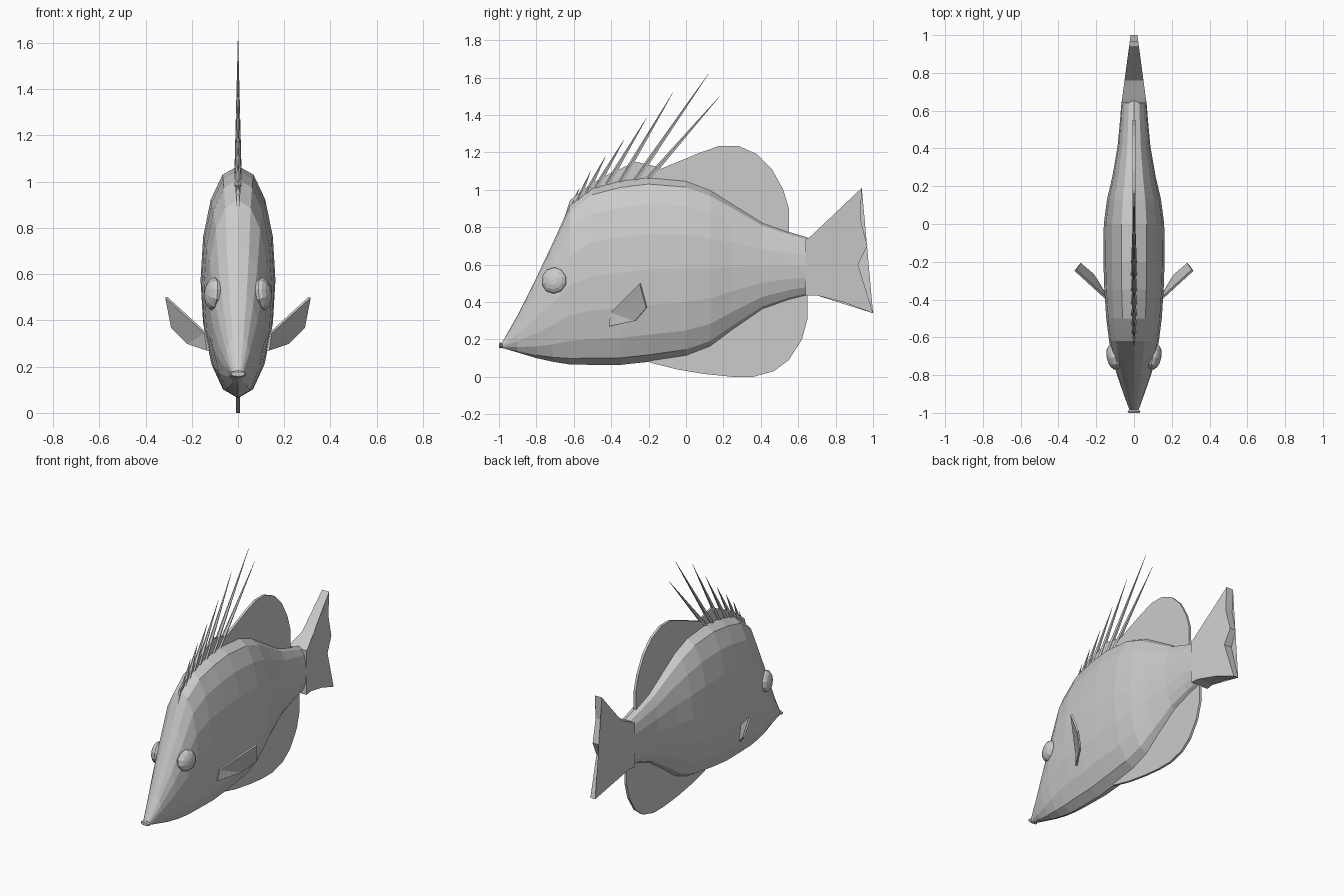
import bpy, bmesh, math
from mathutils import Vector, Matrix

if "Cube" in bpy.data.objects:
    bpy.data.objects.remove(bpy.data.objects["Cube"])

grey = bpy.data.materials.new("plain grey")
grey.diffuse_color = (0.6, 0.6, 0.6, 1)
grey.use_nodes = True
grey.node_tree.nodes["Principled BSDF"].inputs["Base Color"].default_value = grey.diffuse_color


def finish(bm, name, recalc=True):
    if recalc:
        bmesh.ops.recalc_face_normals(bm, faces=bm.faces[:])
    mesh = bpy.data.meshes.new(name)
    bm.to_mesh(mesh)
    bm.free()
    mesh.materials.append(grey)
    ob = bpy.data.objects.new(name, mesh)
    bpy.context.collection.objects.link(ob)
    return ob


def loft(name, sections, sides=16):
    """Elliptical rings along y: (y, top z, bottom z, half width)."""
    bm = bmesh.new()
    rings = []
    for y, top, bottom, w in sections:
        ring = []
        for i in range(sides):
            a = 2 * math.pi * i / sides
            s, c = math.sin(a), math.cos(a)
            x = w * math.copysign(abs(s) ** 0.92, s)
            ring.append(bm.verts.new((x, y, (top + bottom) / 2 + (top - bottom) / 2 * c)))
        rings.append(ring)
    for a, b in zip(rings, rings[1:]):
        for i in range(sides):
            j = (i + 1) % sides
            bm.faces.new((a[i], a[j], b[j], b[i]))
    bm.faces.new(rings[0])
    bm.faces.new(rings[-1])
    return finish(bm, name)


def plate(name, outline, half):
    """Flat fin in the y-z plane; half(y) gives its half thickness."""
    bm = bmesh.new()
    left = [bm.verts.new((-half(y), y, z)) for y, z in outline]
    right = [bm.verts.new((half(y), y, z)) for y, z in outline]
    bm.faces.new(left)
    bm.faces.new(right)
    for i in range(len(outline)):
        j = (i + 1) % len(outline)
        bm.faces.new((left[i], left[j], right[j], right[i]))
    bmesh.ops.triangulate(bm, faces=[f for f in bm.faces if len(f.verts) > 4])
    return finish(bm, name)


# Body and lips
loft("body", [
    (-0.985, 0.18, 0.155, 0.024), (-0.9, 0.33, 0.13, 0.055), (-0.8, 0.53, 0.10, 0.09),
    (-0.71, 0.72, 0.08, 0.115), (-0.62, 0.92, 0.066, 0.132), (-0.5, 1.01, 0.064, 0.147),
    (-0.35, 1.05, 0.064, 0.157), (-0.2, 1.068, 0.08, 0.162), (0, 1.05, 0.11, 0.16),
    (0.13, 1.00, 0.16, 0.143), (0.25, 0.925, 0.25, 0.115), (0.41, 0.825, 0.36, 0.087),
    (0.55, 0.775, 0.41, 0.074), (0.65, 0.745, 0.435, 0.066)])
loft("lips", [(-1, 0.178, 0.158, 0.03), (-0.992, 0.184, 0.152, 0.036),
              (-0.98, 0.18, 0.156, 0.026)], 10)

# Tail, thinning toward its trailing edge
plate("tail_fin", [
    (0.64, 0.735), (0.66, 0.745), (0.76, 0.79), (0.94, 1.01), (0.93, 0.85), (0.97, 0.70),
    (0.92, 0.60), (1.0, 0.34), (0.84, 0.40), (0.70, 0.435), (0.64, 0.435)],
    lambda y: 0.066 - 0.048 * (y - 0.64) / 0.36)

# Rounded fins above and below
plate("rear_dorsal_fin", [
    (-0.2, 1.05), (-0.14, 1.11), (0.08, 1.2), (0.18, 1.235), (0.28, 1.235), (0.38, 1.19),
    (0.46, 1.11), (0.52, 1.0), (0.55, 0.9), (0.55, 0.75), (0.3, 0.85), (0.1, 0.96)],
    lambda y: 0.008)
plate("lower_fin", [
    (-0.2, 0.09), (-0.19, 0.075), (-0.05, 0.04), (0.1, 0.015), (0.25, 0), (0.36, 0),
    (0.47, 0.03), (0.55, 0.09), (0.62, 0.2), (0.65, 0.31), (0.65, 0.45),
    (0.4, 0.40), (0.15, 0.22)], lambda y: 0.008)

# Dorsal membrane and spines: base y, base z, tip y, tip z
plate("dorsal_membrane", [
    (-0.66, 0.82), (-0.62, 0.945), (-0.5, 1.035), (-0.4, 1.09), (-0.27, 1.15),
    (-0.14, 1.12), (-0.12, 1.04), (-0.35, 1.02), (-0.55, 0.92)], lambda y: 0.006)
spines = [(-0.63, 0.86, -0.57, 1.01), (-0.58, 0.93, -0.51, 1.10), (-0.53, 0.98, -0.43, 1.18),
          (-0.48, 1.01, -0.33, 1.27), (-0.42, 1.03, -0.21, 1.385), (-0.35, 1.04, -0.07, 1.52),
          (-0.27, 1.05, 0.12, 1.62), (-0.21, 1.05, 0.18, 1.50)]
for n, (y0, z0, y1, z1) in enumerate(spines):
    base, tip = Vector((0, y0, z0)), Vector((0, y1, z1))
    d = tip - base
    bm = bmesh.new()
    bmesh.ops.create_cone(bm, cap_ends=True, segments=5, radius1=0.016, radius2=0.0008,
                          depth=d.length)
    turn = d.to_track_quat('Z', 'Y').to_matrix().to_4x4()
    bm.transform(Matrix.Translation((base + tip) / 2) @ turn)
    finish(bm, f"spine_{n + 1}")

# Eyes and side fins on both sides
for side, s in (("left", -1), ("right", 1)):
    bm = bmesh.new()
    bmesh.ops.create_uvsphere(bm, u_segments=10, v_segments=8, radius=1)
    out = Vector((s, -0.25, 0.1)).to_track_quat('Z', 'Y').to_matrix().to_4x4()
    bm.transform(Matrix.Translation((s * 0.106, -0.705, 0.515)) @ out
                 @ Matrix.Diagonal((0.071, 0.071, 0.038, 1)))
    finish(bm, side + "_eye")

    bm = bmesh.new()
    pts = [(0.13, -0.41, 0.27), (0.215, -0.27, 0.30), (0.285, -0.21, 0.37),
           (0.31, -0.245, 0.50), (0.14, -0.40, 0.345)]
    bm.faces.new([bm.verts.new((s * x, y, z)) for x, y, z in pts])
    bmesh.ops.triangulate(bm, faces=bm.faces[:])
    fin = finish(bm, side + "_side_fin")
    mod = fin.modifiers.new("thickness", 'SOLIDIFY')
    mod.thickness, mod.offset = 0.012, 0
